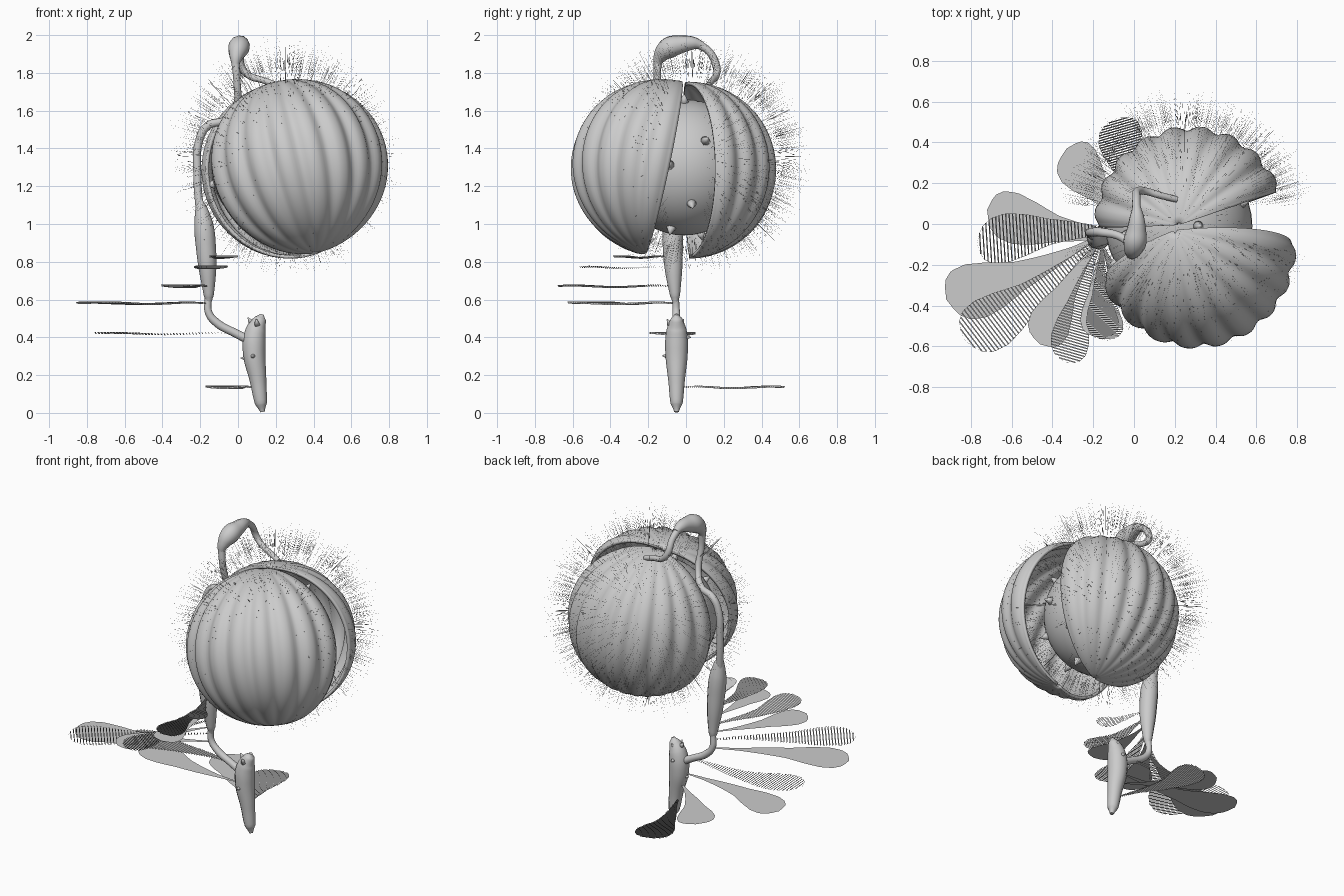
import bpy, bmesh, math, random
from mathutils import Vector, Matrix

if "Cube" in bpy.data.objects:
    bpy.data.objects.remove(bpy.data.objects["Cube"])
random.seed(4)


def finish(name, bm, smooth=True):
    me = bpy.data.meshes.new(name)
    bm.to_mesh(me)
    bm.free()
    for p in me.polygons:
        p.use_smooth = smooth
    ob = bpy.data.objects.new(name, me)
    bpy.context.collection.objects.link(ob)
    return ob


def tube(name, pts):
    """Smooth tapered tube; pts are (x, y, z, radius)."""
    cu = bpy.data.curves.new(name, 'CURVE')
    cu.dimensions = '3D'
    cu.bevel_depth = 1.0
    cu.bevel_resolution = 4
    cu.resolution_u = 8
    cu.use_fill_caps = True
    sp = cu.splines.new('BEZIER')
    sp.radius_interpolation = 'CARDINAL'
    sp.bezier_points.add(len(pts) - 1)
    for b, p in zip(sp.bezier_points, pts):
        b.co = p[:3]
        b.radius = p[3]
        b.handle_left_type = b.handle_right_type = 'AUTO'
    ob = bpy.data.objects.new(name, cu)
    bpy.context.collection.objects.link(ob)
    bpy.ops.object.select_all(action='DESELECT')
    bpy.context.view_layer.objects.active = ob
    ob.select_set(True)
    bpy.ops.object.convert(target='MESH')
    ob.data.polygons.foreach_set('use_smooth', [True] * len(ob.data.polygons))
    return ob


def shell(name, top, bottom, radius, a0, a1, ribs):
    """Ribbed half husk running between two poles."""
    top, bottom = Vector(top), Vector(bottom)
    mid, axis = (top + bottom) / 2, (top - bottom)
    half = axis.length / 2
    rot = Vector((0, 0, 1)).rotation_difference(axis.normalized()).to_matrix()
    bm = bmesh.new()
    nu, nv = ribs * 10, 40
    grid = []
    for i in range(nu + 1):
        u = i / nu
        a = math.radians(a0 + (a1 - a0) * u)
        rib = 1 - 0.05 * (0.5 + 0.5 * math.cos(2 * math.pi * ribs * u)) ** 1.5
        col = []
        for j in range(nv + 1):
            t = 0.02 + (math.pi - 0.04) * j / nv
            r = radius * math.sin(t) * rib
            col.append(bm.verts.new(mid + rot @ Vector((r * math.cos(a), r * math.sin(a), half * math.cos(t)))))
        grid.append(col)
    for i in range(nu):
        for j in range(nv):
            bm.faces.new((grid[i][j], grid[i][j + 1], grid[i + 1][j + 1], grid[i + 1][j]))
    ob = finish(name, bm)
    m = ob.modifiers.new('thickness', 'SOLIDIFY')
    m.thickness = 0.018
    m.offset = -1
    return ob


def spike(bm, base, direction, r, h):
    d = Vector(direction).normalized()
    mat = Matrix.Translation(Vector(base) + d * h * 0.4) @ Vector((0, 0, 1)).rotation_difference(d).to_matrix().to_4x4()
    bmesh.ops.create_cone(bm, cap_ends=True, segments=10, radius1=r, radius2=r * 0.12, depth=h, matrix=mat)


# Two open husk halves
shell('front_husk', (0.2, -0.03, 1.745), (0.41, -0.21, 0.845), 0.492, 200, 365, 9)
shell('back_husk', (0.22, -0.005, 1.75), (0.33, 0.025, 0.82), 0.47, 19, 183, 9)

# Inner seed with short thorns
C = Vector((0.22, -0.01, 1.3))
bm = bmesh.new()
bmesh.ops.create_uvsphere(bm, u_segments=40, v_segments=24, radius=0.36, matrix=Matrix.Translation(C))
for k in range(28):
    z = 1 - 2 * (k + 0.5) / 28
    a = k * 2.39996
    s = math.sqrt(1 - z * z)
    d = Vector((s * math.cos(a), s * math.sin(a), z))
    spike(bm, C + d * 0.355, d, 0.03, 0.05)
finish('seed', bm)

# Stem segments
tube('lower_pod', [(0.13, -0.05, 0.005, 0.012), (0.122, -0.05, 0.05, 0.032), (0.105, -0.05, 0.18, 0.045),
                   (0.085, -0.05, 0.33, 0.06), (0.095, -0.05, 0.44, 0.053), (0.12, -0.05, 0.5, 0.03),
                   (0.128, -0.05, 0.522, 0.01)])
tube('lower_stem', [(0.07, -0.05, 0.38, 0.024), (-0.02, -0.05, 0.425, 0.022), (-0.11, -0.05, 0.475, 0.022),
                    (-0.155, -0.052, 0.53, 0.02), (-0.158, -0.055, 0.61, 0.018)])
tube('upper_pod', [(-0.155, -0.055, 0.57, 0.012), (-0.155, -0.058, 0.62, 0.026), (-0.16, -0.065, 0.74, 0.044),
                   (-0.17, -0.07, 0.88, 0.053), (-0.182, -0.07, 1.0, 0.05), (-0.195, -0.065, 1.09, 0.03),
                   (-0.2, -0.06, 1.13, 0.012)])
tube('upper_stem', [(-0.2, -0.06, 1.05, 0.022), (-0.215, -0.045, 1.25, 0.022), (-0.2, -0.04, 1.46, 0.022),
                    (-0.16, -0.04, 1.52, 0.022), (-0.07, -0.06, 1.55, 0.02), (-0.01, -0.11, 1.62, 0.02),
                    (-0.005, -0.15, 1.75, 0.02), (-0.015, -0.15, 1.87, 0.022)])
tube('top_pod', [(-0.015, -0.155, 1.83, 0.018), (-0.01, -0.14, 1.88, 0.035), (0.003, -0.095, 1.93, 0.056),
                 (0.012, -0.03, 1.95, 0.048), (0.014, 0.04, 1.957, 0.034), (0.012, 0.09, 1.945, 0.02)])
tube('top_stem', [(0.012, 0.06, 1.955, 0.022), (0.012, 0.125, 1.91, 0.02), (0.02, 0.162, 1.83, 0.02),
                  (0.06, 0.16, 1.785, 0.018), (0.13, 0.14, 1.762, 0.017), (0.21, 0.12, 1.735, 0.015)])

# Thorns on the lower pod
bm = bmesh.new()
for b, d in [((0.1, -0.085, 0.47), (-0.1, -0.6, 1)), ((0.11, -0.025, 0.47), (0, 0.5, 1)),
             ((0.09, -0.005, 0.4), (0, 1, 0)), ((0.07, -0.05, 0.48), (-0.6, 0, 0.8)),
             ((0.08, -0.095, 0.3), (0, -1, 0.1)), ((0.045, -0.05, 0.29), (-1, 0, 0))]:
    spike(bm, b, d, 0.018, 0.034)
finish('pod_thorns', bm)

# Leaves: flat spoon blades, and slatted ones made of tilted cross strips
WIDTH = [(0, 0.04), (0.2, 0.14), (0.38, 0.33), (0.55, 0.52), (0.7, 0.84), (0.82, 1), (0.91, 0.92), (0.97, 0.62), (1, 0.0)]


def leaf_width(t):
    for (a, wa), (b, wb) in zip(WIDTH, WIDTH[1:]):
        if t <= b:
            return wa + (wb - wa) * (t - a) / (b - a)
    return 0


def leaf(name, base, tip, z, width, bend, slatted):
    base, tip = Vector(base), Vector(tip)
    d = tip - base
    side = Vector((-d.y, d.x)).normalized()
    lean = d.normalized().to_3d() * 0.003 + Vector((0, 0, 0.005))
    bm = bmesh.new()
    n = 48

    def point(t, s):
        p = base + d * t + side * (bend * math.sin(math.pi * t) + s * leaf_width(t) * width / 2)
        return Vector((p.x, p.y, z + (0.004 * math.sin(9 * t) if slatted else 0)))

    def quad(*corners):
        bm.faces.new([bm.verts.new(c) for c in corners])

    def strip(p, q, o):
        quad(p - o, q - o, q + o, p + o)
    for i in range(n):
        t0, t1 = i / n, (i + 1) / n
        if slatted:
            for s in (-1, 1):
                strip(point(t0, s), point(t1, s), side.to_3d() * 0.001)
            if i:
                strip(point(t0, -1), point(t0, 1), lean)
        else:
            quad(point(t0, -1), point(t1, -1), point(t1, 1), point(t0, 1))
    bmesh.ops.remove_doubles(bm, verts=bm.verts, dist=1e-5)
    finish(name, bm, False)


LEAVES = [((0.08, -0.03), (-0.08, 0.52), 0.135, 0.22, 0.03, True),
          ((0.06, -0.04), (-0.33, 0.37), 0.235, 0.23, 0.03, False),
          ((0.05, -0.05), (-0.72, 0.07), 0.31, 0.25, 0.04, False),
          ((0.03, -0.05), (-0.77, -0.1), 0.42, 0.24, -0.04, True),
          ((-0.15, -0.05), (-0.92, -0.37), 0.525, 0.28, 0.03, False),
          ((-0.15, -0.05), (-0.83, -0.57), 0.58, 0.27, 0.02, True),
          ((-0.15, -0.06), (-0.46, -0.59), 0.625, 0.21, -0.02, False),
          ((-0.15, -0.06), (-0.33, -0.68), 0.67, 0.19, -0.03, True),
          ((-0.15, -0.08), (-0.16, -0.56), 0.72, 0.19, -0.02, False),
          ((-0.15, -0.08), (-0.13, -0.57), 0.77, 0.18, -0.02, True),
          ((-0.16, -0.09), (-0.04, -0.38), 0.825, 0.12, 0.0, True)]
for i, args in enumerate(LEAVES):
    leaf('leaf_%02d' % (i + 1), *args)

# Fine bristles around the husks, left out along the openings
H = Vector((0.25, 0.03, 1.35))
bm = bmesh.new()
count = 0
while count < 2600:
    d = Vector([random.gauss(0, 1) for _ in range(3)]).normalized()
    if abs(d.x) > 0.5 and -0.25 < d.y < 0.12:
        continue
    o = d.orthogonal().normalized() * 0.0006
    o.rotate(Matrix.Rotation(random.uniform(0, 6.28), 3, d))
    root, end = H + d * 0.48, H + d * random.uniform(0.58, 0.66)
    bm.faces.new([bm.verts.new(v) for v in (root - o, root + o, end)])
    count += 1
finish('bristles', bm, False)
